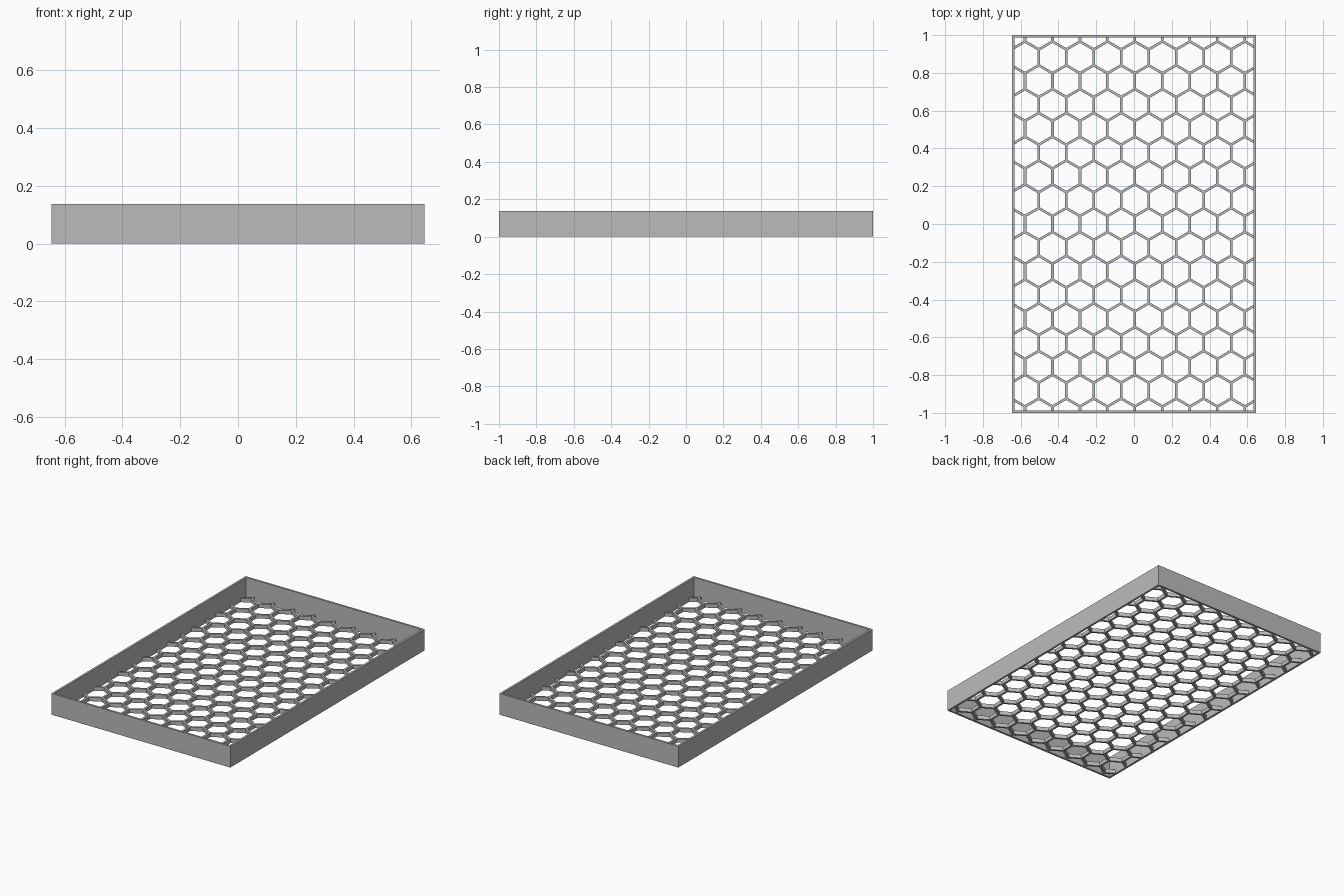
import bpy, bmesh, math
from mathutils import Vector

cube = bpy.data.objects.get("Cube")
if cube:
    bpy.data.objects.remove(cube, do_unlink=True)

HALF_X, HALF_Y, HEIGHT = 0.645, 1.0, 0.138
WALL, FLOOR = 0.0135, 0.025
PITCH, STRUT = 0.1455, 0.0135      # cell spacing and strut width
ROW = PITCH * math.sqrt(3) / 2
SHIFT_X = 0.005                    # small sideways offset of the lattice

grey = bpy.data.materials.new("plain grey")
grey.use_nodes = True
grey.diffuse_color = (0.5, 0.5, 0.5, 1)
grey.node_tree.nodes["Principled BSDF"].inputs["Base Color"].default_value = (0.5, 0.5, 0.5, 1)


def raise_to(bm, height):
    """Thicken a flat sheet upward from the ground."""
    new = bmesh.ops.extrude_face_region(bm, geom=bm.faces[:], use_keep_orig=True)
    verts = [g for g in new["geom"] if isinstance(g, bmesh.types.BMVert)]
    bmesh.ops.translate(bm, verts=verts, vec=(0, 0, height))
    bmesh.ops.recalc_face_normals(bm, faces=bm.faces[:])


def finish(bm, name):
    mesh = bpy.data.meshes.new(name)
    bm.to_mesh(mesh)
    bm.free()
    mesh.materials.append(grey)
    obj = bpy.data.objects.new(name, mesh)
    bpy.context.collection.objects.link(obj)


def flat_ring(bm, outer, inner):
    """Fill the band between two matching outlines."""
    a = [bm.verts.new(p) for p in outer]
    b = [bm.verts.new(p) for p in inner]
    n = len(a)
    for i in range(n):
        j = (i + 1) % n
        bm.faces.new((a[i], a[j], b[j], b[i]))


def rectangle(x, y):
    return [(-x, -y, 0), (x, -y, 0), (x, y, 0), (-x, y, 0)]


def hexagon(cx, cy, apothem):
    r = apothem / math.cos(math.pi / 6)
    angles = [math.radians(30 + 60 * i) for i in range(6)]
    return [(cx + r * math.cos(t), cy + r * math.sin(t), 0) for t in angles]


# Upright rim around the tray
bm = bmesh.new()
flat_ring(bm, rectangle(HALF_X, HALF_Y), rectangle(HALF_X - WALL, HALF_Y - WALL))
raise_to(bm, HEIGHT)
finish(bm, "rim")

# Honeycomb floor, trimmed to the inside of the rim
bm = bmesh.new()
for row in range(-9, 10):
    for col in range(-6, 7):
        cx = SHIFT_X + PITCH * (col + (0 if row % 2 else 0.5))
        cy = ROW * row
        flat_ring(bm, hexagon(cx, cy, PITCH / 2), hexagon(cx, cy, (PITCH - STRUT) / 2))
bmesh.ops.remove_doubles(bm, verts=bm.verts[:], dist=0.0005)
for axis, reach in ((Vector((1, 0, 0)), HALF_X - WALL), (Vector((0, 1, 0)), HALF_Y - WALL)):
    for side in (-1, 1):
        bmesh.ops.bisect_plane(bm, geom=bm.verts[:] + bm.edges[:] + bm.faces[:],
                               plane_co=axis * side * reach, plane_no=axis * side,
                               clear_outer=True)
raise_to(bm, FLOOR)
finish(bm, "honeycomb_floor")
